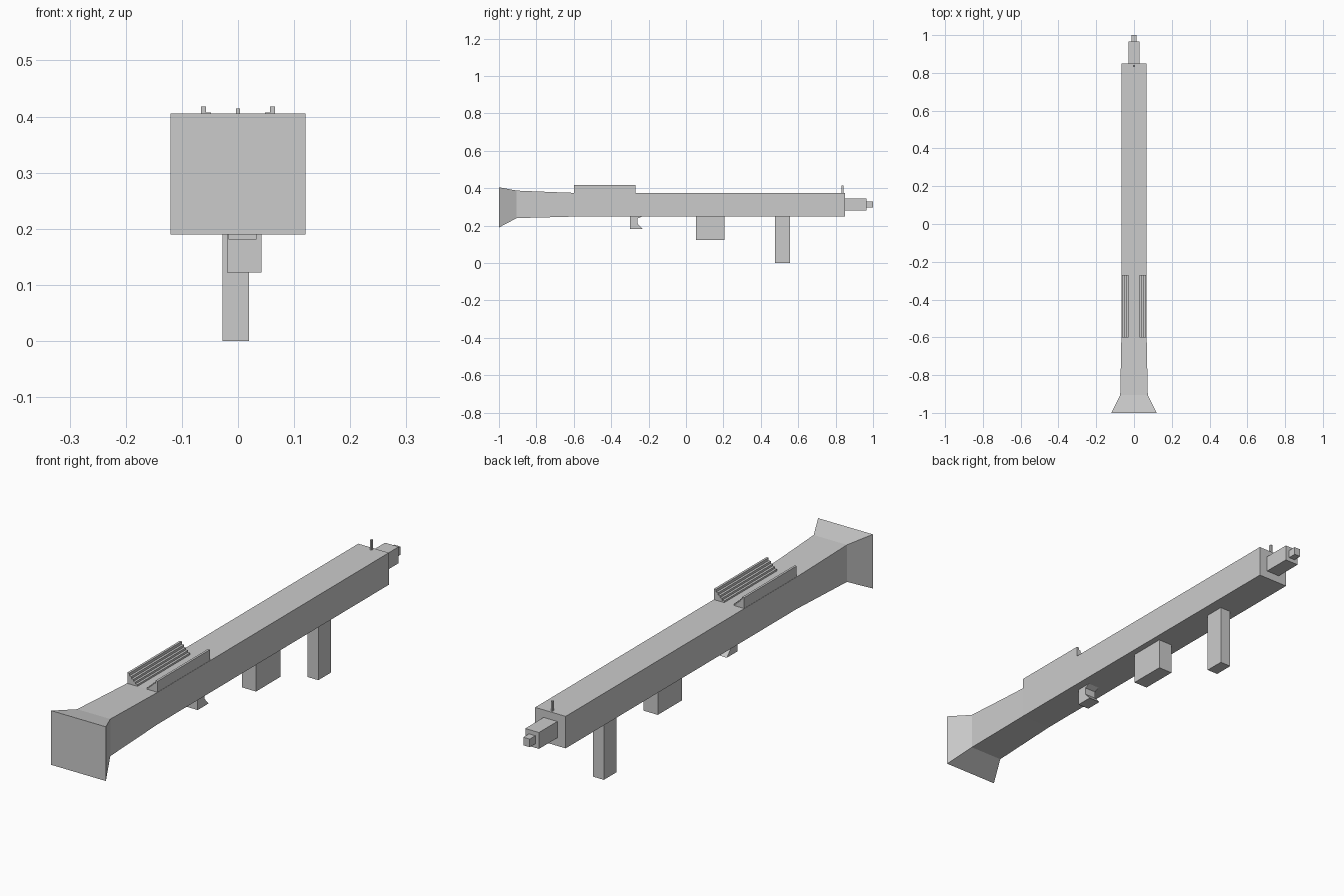
import bpy, bmesh

if "Cube" in bpy.data.objects:
    bpy.data.objects.remove(bpy.data.objects["Cube"])

grey = bpy.data.materials.new("plain_grey")
grey.diffuse_color = (0.6, 0.6, 0.6, 1)
grey.use_nodes = True
grey.node_tree.nodes["Principled BSDF"].inputs["Base Color"].default_value = grey.diffuse_color


def finish(name, bm):
    """Turn a bmesh into a flat-shaded grey object."""
    bmesh.ops.recalc_face_normals(bm, faces=bm.faces)
    mesh = bpy.data.meshes.new(name)
    bm.to_mesh(mesh)
    bm.free()
    mesh.materials.append(grey)
    obj = bpy.data.objects.new(name, mesh)
    bpy.context.collection.objects.link(obj)
    return obj


def loft(name, sections):
    """Skin rectangular sections (y, x0, x1, z0, z1) along y."""
    bm = bmesh.new()
    rings = [[bm.verts.new(p) for p in
              ((x0, y, z0), (x1, y, z0), (x1, y, z1), (x0, y, z1))]
             for y, x0, x1, z0, z1 in sections]
    for a, b in zip(rings, rings[1:]):
        for i in range(4):
            j = (i + 1) % 4
            bm.faces.new((a[i], a[j], b[j], b[i]))
    bm.faces.new(rings[0])
    bm.faces.new(rings[-1])
    return finish(name, bm)


def box(name, x0, x1, y0, y1, z0, z1):
    return loft(name, [(y0, x0, x1, z0, z1), (y1, x0, x1, z0, z1)])


def extrude(name, points, offset):
    """Extrude a closed profile by an offset vector."""
    bm = bmesh.new()
    face = bm.faces.new([bm.verts.new(p) for p in points])
    new = bmesh.ops.extrude_face_region(bm, geom=[face], use_keep_orig=True)["geom"]
    bmesh.ops.translate(bm, vec=offset,
                        verts=[v for v in new if isinstance(v, bmesh.types.BMVert)])
    return finish(name, bm)


# Main tube with tapered tail and flared end
loft("launch_tube", [
    (-1.0, -0.12, 0.12, 0.19, 0.405),
    (-0.905, -0.073, 0.073, 0.24, 0.387),
    (-0.71, -0.069, 0.069, 0.245, 0.379),
    (-0.6, -0.067, 0.067, 0.248, 0.375),
    (0.85, -0.067, 0.067, 0.248, 0.375),
])

# Stepped nose and sight post
box("nose_block", -0.03, 0.03, 0.85, 0.965, 0.28, 0.345)
box("nose_tip", -0.014, 0.014, 0.965, 1.0, 0.296, 0.328)
box("sight_post", -0.004, 0.004, 0.832, 0.842, 0.374, 0.414)

# Grips under the tube
box("forward_grip", -0.028, 0.02, 0.475, 0.555, 0.0, 0.25)
box("rear_grip", -0.02, 0.042, 0.053, 0.205, 0.122, 0.25)

# Hooked trigger
extrude("trigger",
        [(-0.017, y, z) for y, z in ((-0.3, 0.25), (-0.3, 0.181), (-0.232, 0.181),
                                     (-0.258, 0.21), (-0.258, 0.238), (-0.232, 0.25))],
        (0.05, 0, 0))

# Stair-stepped cradle, mirrored left and right
tops = (0.418, 0.407, 0.398, 0.39, 0.382)
profile = [(0.066, 0.37)]
for i, z in enumerate(tops):
    profile += [(0.066 - 0.009 * i, z), (0.057 - 0.009 * i, z)]
profile.append((0.021, 0.37))
cradle = extrude("cradle_steps", [(x, -0.6, z) for x, z in profile], (0, 0.33, 0))
cradle.modifiers.new("mirror", "MIRROR")
